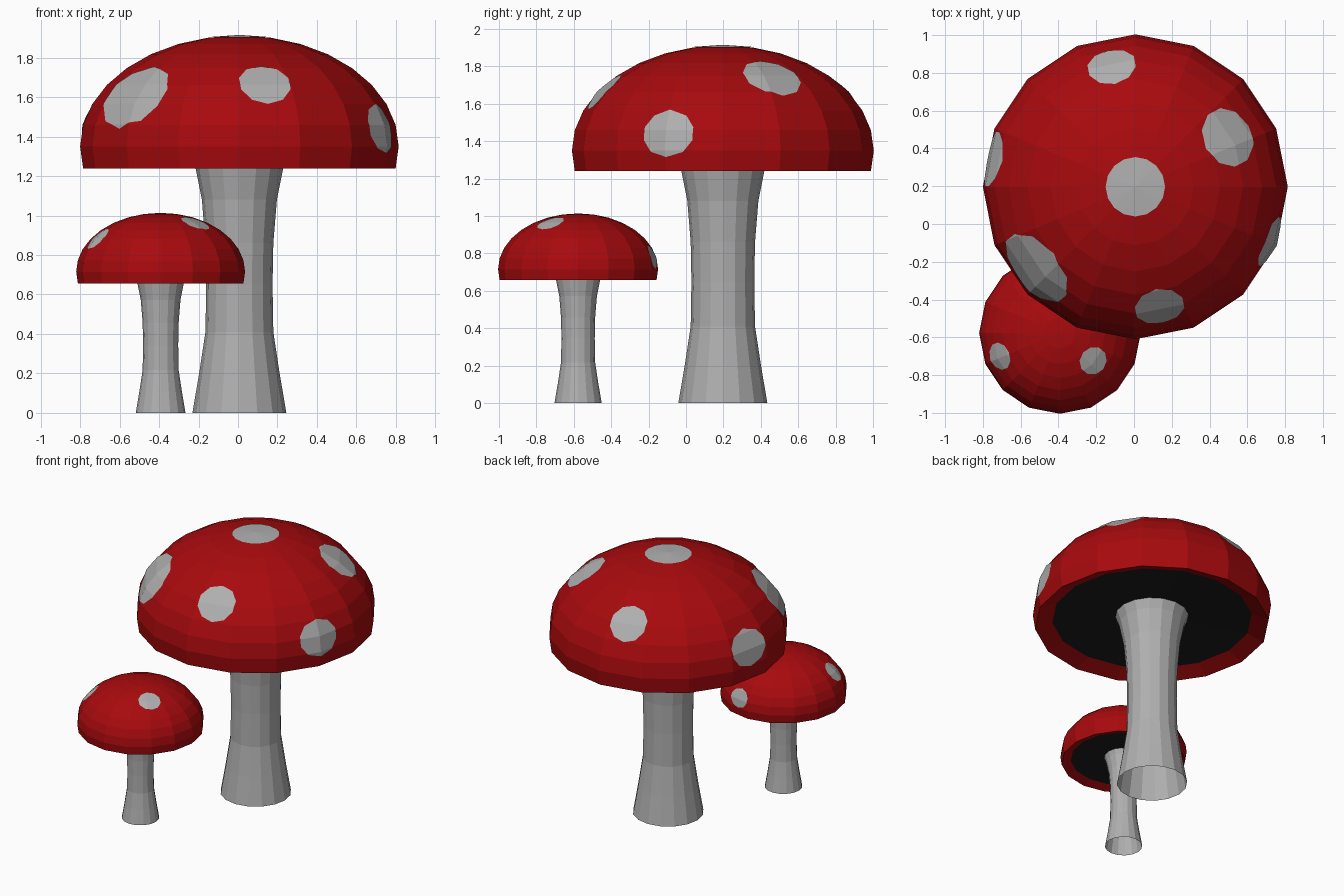
import bpy, bmesh, math
from mathutils import Vector, Matrix

if "Cube" in bpy.data.objects:
    bpy.data.objects.remove(bpy.data.objects["Cube"])


def material(name, rgb):
    m = bpy.data.materials.new(name)
    m.diffuse_color = (*rgb, 1)
    m.use_nodes = True
    m.node_tree.nodes["Principled BSDF"].inputs["Base Color"].default_value = m.diffuse_color
    return m


RED = material("red", (0.39, 0.003, 0.004))
WHITE = material("pale grey", (0.43, 0.43, 0.43))
DARK = material("dark underside", (0.012, 0.012, 0.012))

# Cap proportions: a squashed sphere, 16 sides with 11.25 degree rings
CAP_R, CAP_H, CAP_Z, STEP = 0.807, 0.563, 1.349, math.pi / 16
UNDER_R = 0.676


def lathe(profile, sides):
    """Revolve (radius, z) points around z; a zero radius becomes a pole."""
    bm = bmesh.new()
    rings = []
    for r, z in profile:
        if r == 0:
            rings.append([bm.verts.new((0, 0, z))] * sides)
        else:
            rings.append([bm.verts.new((r * math.cos(a), r * math.sin(a), z))
                          for a in (2 * math.pi * i / sides for i in range(sides))])
    for lo, hi in zip(rings, rings[1:]):
        for i in range(sides):
            j = (i + 1) % sides
            bm.faces.new(list(dict.fromkeys((lo[i], lo[j], hi[j], hi[i]))))
    return bm


def cap_mesh():
    under = [(0, 1.31), (0.25, 1.305), (UNDER_R, 1.285)]
    dome = [(CAP_R * math.cos(k * STEP), CAP_Z + CAP_H * math.sin(k * STEP)) for k in range(-1, 8)]
    return lathe(under + dome + [(0, CAP_Z + CAP_H)], 16)


def finish(bm, name, mats, place):
    me = bpy.data.meshes.new(name)
    bm.transform(place)
    bm.to_mesh(me)
    bm.free()
    for m in mats:
        me.materials.append(m)
    ob = bpy.data.objects.new(name, me)
    bpy.context.collection.objects.link(ob)


def spot_mesh(x, y, rt, rm):
    """Trim a copy of the cap down to a ten-sided patch that follows its facets."""
    z = CAP_H * math.sqrt(max(0, 1 - (x * x + y * y) / CAP_R ** 2))
    c = Vector((x, y, CAP_Z + z))
    n = Vector((x / CAP_R ** 2, y / CAP_R ** 2, z / CAP_H ** 2)).normalized()
    t = Vector((0, 0, 1)).cross(n).normalized()
    m = n.cross(t)
    bm = cap_mesh()

    def trim(co, no):
        bmesh.ops.bisect_plane(bm, geom=bm.verts[:] + bm.edges[:] + bm.faces[:],
                               plane_co=co, plane_no=no, clear_outer=True)

    trim(c - n * 0.15, -n)
    for i in range(10):
        a = 2 * math.pi * i / 10
        no = t * math.cos(a) + m * math.sin(a)
        trim(c + no * math.hypot(rt * math.cos(a), rm * math.sin(a)), no)
    bm.normal_update()
    under = [f for f in bm.faces if f.normal.dot(n) < 0.3]
    bmesh.ops.delete(bm, geom=under, context='FACES')
    bm.transform(Matrix.Translation(n * 0.004))
    return bm


def mushroom(label, place, spots):
    # Flared stem, open at the ground
    stem = [(0.238, 0), (0.204, 0.2), (0.172, 0.41), (0.168, 0.65),
            (0.172, 0.86), (0.19, 1.08), (0.222, 1.24), (0.248, 1.306)]
    finish(lathe(stem, 16), label + "_stem", [WHITE], place)
    # Cap with dark underside
    cap = cap_mesh()
    cap.normal_update()
    for f in cap.faces:
        f.material_index = int(f.normal.z < 0 and max(v.co.xy.length for v in f.verts) < UNDER_R + 0.01)
    finish(cap, label + "_cap", [RED, DARK], place)
    # Spots on the cap
    for i, s in enumerate(spots):
        finish(spot_mesh(*s), f"{label}_spot_{i + 1}", [WHITE], place)


# Large mushroom, with a round spot on the crown
big = Matrix.Translation((0.007, 0.197, 0))
mushroom("large", big, [
    (-0.545, -0.447, 0.212, 0.182), (0.13, -0.645, 0.128, 0.125),
    (0.736, -0.3, 0.14, 0.122), (0.497, 0.266, 0.155, 0.15),
    (-0.127, 0.647, 0.125, 0.125), (-0.772, 0.15, 0.148, 0.122)])
crown_r = CAP_R * math.cos(7 * STEP)
finish(lathe([(crown_r, CAP_Z + CAP_H * math.sin(7 * STEP) + 0.003), (0, CAP_Z + CAP_H + 0.003)], 16),
       "large_crown_spot", [WHITE], big)

# Small mushroom
mushroom("small", Matrix.Translation((-0.392, -0.577, 0)) @ Matrix.Scale(0.53, 4), [
    (-0.612, -0.237, 0.135, 0.135), (0.335, -0.28, 0.137, 0.137),
    (0.155, 0.77, 0.14, 0.12)])
